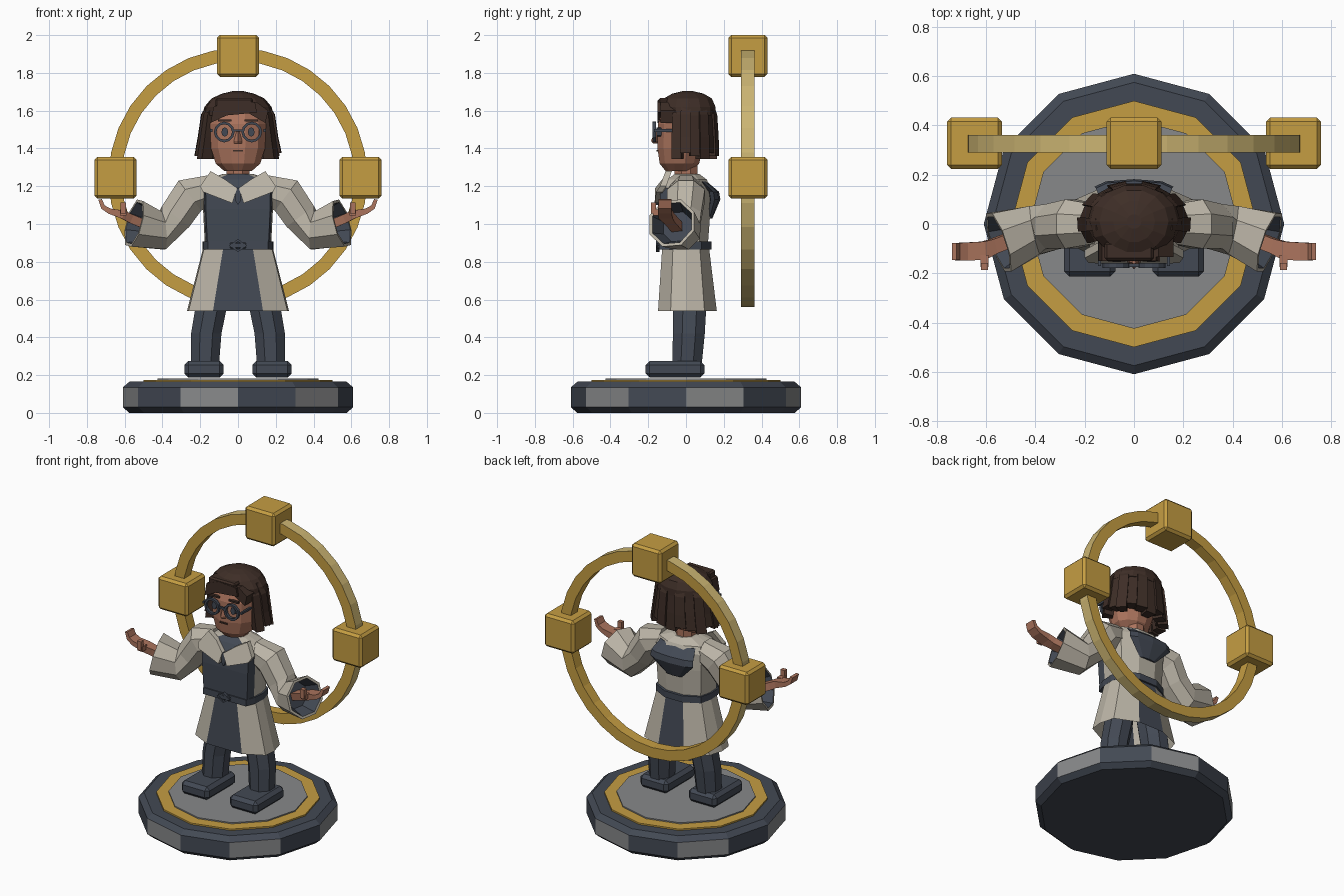
import bpy, bmesh, math
from mathutils import Vector as V

if "Cube" in bpy.data.objects:
    bpy.data.objects.remove(bpy.data.objects["Cube"])

def mat(name, r, g, b):
    m = bpy.data.materials.new(name)
    m.diffuse_color = (r, g, b, 1)
    m.use_nodes = True
    m.node_tree.nodes["Principled BSDF"].inputs["Base Color"].default_value = m.diffuse_color
    return m

GOLD = mat("gold", 0.56, 0.34, 0.055)
PALE = mat("pale_gold", 0.60, 0.46, 0.17)
NAVY = mat("slate_navy", 0.055, 0.066, 0.088)
CREAM = mat("cream", 0.50, 0.46, 0.385)
GREY = mat("stone_grey", 0.245, 0.25, 0.255)
SKIN = mat("skin", 0.41, 0.175, 0.11)
HAIR = mat("dark_brown", 0.048, 0.027, 0.02)

def finish(name, bm, mats):
    bmesh.ops.recalc_face_normals(bm, faces=bm.faces)
    me = bpy.data.meshes.new(name)
    bm.to_mesh(me)
    bm.free()
    for m in mats:
        me.materials.append(m)
    ob = bpy.data.objects.new(name, me)
    bpy.context.collection.objects.link(ob)
    return ob

def loft(name, rings, mats, rule=None, caps=(True, True), closed=False):
    """Skin a list of equal-length rings; rule(k, j) picks the material of each side face."""
    bm = bmesh.new()
    vs = [[bm.verts.new(p) for p in r] for r in rings]
    n = len(vs[0])
    for k in range(len(vs) if closed else len(vs) - 1):
        a, b = vs[k], vs[(k + 1) % len(vs)]
        for j in range(n):
            f = bm.faces.new((a[j], a[(j + 1) % n], b[(j + 1) % n], b[j]))
            f.material_index = rule(k, j) if rule else 0
    if not closed:
        if caps[0]:
            bm.faces.new(vs[0])
        if caps[1]:
            bm.faces.new(vs[-1])
    return finish(name, bm, mats)

def ring(z, rx, ry, cx=0, cy=0, n=8, phase=0.0):
    return [V((cx + rx * math.cos(math.radians(phase + 360 * i / n)),
               cy + ry * math.sin(math.radians(phase + 360 * i / n)), z)) for i in range(n)]

def tilted(c, nrm, r, n=8, flat=1.0):
    """Ring round a point, square to the given direction."""
    w = V(nrm).normalized()
    u = (V((0, 1, 0)) - w * w.y).normalized()
    v = w.cross(u)
    ang = [2 * math.pi * (i + 0.5) / n for i in range(n)]
    return [V(c) + u * r * math.cos(a) + v * r * flat * math.sin(a) for a in ang]

def box(name, c, size, m, bevel=0.0):
    bm = bmesh.new()
    bmesh.ops.create_cube(bm, size=1)
    for v in bm.verts:
        v.co = V([v.co[i] * size[i] + c[i] for i in range(3)])
    if bevel:
        bmesh.ops.bevel(bm, geom=bm.edges[:], offset=bevel, segments=1, affect='EDGES')
    return finish(name, bm, [m])

def prism(name, outline, y0, y1, m):
    return loft(name, [[V((x, y, z)) for x, z in outline] for y in (y0, y1)], [m])

def hoop(name, cx, cz, r0, r1, y0, y1, n, m, rim):
    """Square-section upright ring with its own rim material."""
    rs = []
    for i in range(n):
        a = 2 * math.pi * i / n
        rs.append([V((cx + r * math.cos(a), y, cz + r * math.sin(a)))
                   for r, y in ((r0, y0), (r1, y0), (r1, y1), (r0, y1))])
    return loft(name, rs, [m, rim], lambda k, j: int(j == 1), closed=True)

# Plinth: bevelled twelve-sided disc with alternating side panels, inlaid discs on top
loft("plinth", [ring(z, r, r, n=12) for z, r in ((0, 0.575), (0.03, 0.61), (0.135, 0.61), (0.165, 0.575))],
     [NAVY, GREY], lambda k, j: int(k == 1 and j % 2 == 0))
loft("gold_inlay", [ring(z, 0.5, 0.5, n=12) for z in (0.15, 0.175)], [GOLD])
loft("plinth_top", [ring(z, 0.425, 0.425, n=12) for z in (0.15, 0.183)], [GREY])

# Hoop with three blocks
hoop("halo_ring", 0, 1.245, 0.615, 0.685, 0.29, 0.362, 32, GOLD, PALE)
for x, z in ((0, 1.89), (-0.648, 1.245), (0.648, 1.245)):
    box("halo_block", (x, 0.328, z), (0.222, 0.208, 0.222), GOLD, 0.016)

# Coat body
def body_ring(z, w, f, b, p):
    half = [(p * w, -f), (0.97 * w, -0.55 * f), (w, 0.0), (0.9 * w, 0.6 * b), (0.35 * w, b)]
    return [V((x, y, z)) for x, y in half] + [V((-x, y, z)) for x, y in reversed(half)]

loft("coat_skirt", [body_ring(0.54, 0.27, 0.148, 0.163, 0.49), body_ring(0.89, 0.18, 0.125, 0.12, 0.42)],
     [CREAM, NAVY], lambda k, j: int(j in (4, 9)), caps=(False, True))
loft("coat_torso", [body_ring(0.88, 0.175, 0.135, 0.115, 0.92), body_ring(1.08, 0.185, 0.14, 0.13, 0.92),
                    body_ring(1.19, 0.19, 0.135, 0.13, 0.9)],
     [CREAM, NAVY], lambda k, j: int(j in (0, 8, 9)))
loft("shoulders", [body_ring(1.19, 0.19, 0.132, 0.13, 0.9), body_ring(1.235, 0.17, 0.10, 0.11, 0.7),
                   body_ring(1.265, 0.08, 0.06, 0.07, 0.6)],
     [CREAM, NAVY], lambda k, j: int(j == 9))
loft("belt", [body_ring(z, 0.187, 0.143, 0.135, 0.85) for z in (0.865, 0.908)], [NAVY])
hoop("buckle", 0, 0.886, 0.022, 0.034, -0.158, -0.14, 4, NAVY, NAVY).scale.x = 1.4
box("buckle_plate", (0, -0.146, 0.886), (0.085, 0.014, 0.03), NAVY, 0.004)
loft("hood", [ring(1.03, 0.06, 0.015, 0, 0.125), ring(1.13, 0.16, 0.03, 0, 0.152),
              ring(1.17, 0.155, 0.03, 0, 0.145), ring(1.225, 0.13, 0.025, 0, 0.085)], [NAVY])
prism("neck_tie", [(-0.016, 1.19), (0.016, 1.19), (0.012, 1.12), (0, 1.1), (-0.012, 1.12)], -0.158, -0.13, NAVY)

for s in (-1, 1):
    side = "left_" if s > 0 else "right_"
    # Lapel leaning back towards the neck
    out = [(0.145, 1.28), (0.2, 1.2), (0.185, 1.17), (0.03, 1.11), (0.004, 1.19), (0.075, 1.24)]
    ys = [-0.10, -0.13, -0.15, -0.158, -0.155, -0.115]
    loft(side + "lapel", [[V((s * x, y + d, z)) for (x, z), y in zip(out, ys)] for d in (-0.008, 0.025)], [CREAM])

    # Leg and shoe
    loft(side + "leg", [ring(z, r, r * 1.05, s * x, y, 8, 22.5) for z, x, y, r in
                        ((0.25, 0.175, 0.005, 0.08), (0.42, 0.168, 0.015, 0.087),
                         (0.56, 0.142, 0.02, 0.09), (0.86, 0.095, 0.0, 0.085))], [NAVY])
    box(side + "shoe", (s * 0.18, -0.058, 0.231), (0.208, 0.312, 0.088), NAVY, 0.022)

    # Sleeve, flared cuff and its dark lining
    cuff, cn = (s * 0.55, -0.075, 1.005), (s * 0.93, -0.32, 0.24)
    path = [((s * 0.15, 0, 1.18), (s, 0, -0.1), 0.085), ((s * 0.255, 0.0, 1.15), (s * 0.8, 0, -0.6), 0.108),
            ((s * 0.33, -0.01, 1.04), (s * 0.6, 0, -0.8), 0.098),
            ((s * 0.40, -0.025, 0.965), (s * 0.95, -0.2, -0.1), 0.108),
            (cuff, cn, 0.135), (cuff, cn, 0.118)]
    loft(side + "sleeve", [tilted(*p) for p in path], [CREAM], caps=(True, False))
    loft(side + "cuff_lining", [tilted(cuff, cn, 0.119),
                                tilted((s * 0.46, -0.045, 0.985), cn, 0.085)], [NAVY], caps=(False, True))

    # Forearm, open palm, curled fingers and thumb
    arm = [((0.45, -0.045, 0.98), (0.9, -0.3, 0.3), 0.042, 0.8), ((0.57, -0.09, 1.03), (0.9, -0.3, 0.4), 0.042, 0.8),
           ((0.61, -0.108, 1.05), (1, -0.1, 0.3), 0.052, 0.6), ((0.68, -0.112, 1.068), (1, 0, 0.5), 0.052, 0.4),
           ((0.715, -0.112, 1.09), (0.7, 0, 0.8), 0.05, 0.35), ((0.73, -0.112, 1.13), (0.2, 0, 1), 0.048, 0.28)]
    loft(side + "hand", [tilted((s * c[0], c[1], c[2]), (s * d[0], d[1], d[2]), r, 4, fl)
                         for c, d, r, fl in arm], [SKIN])
    box(side + "thumb_base", (s * 0.607, -0.15, 1.06), (0.034, 0.05, 0.032), SKIN)
    box(side + "thumb", (s * 0.607, -0.172, 1.085), (0.03, 0.028, 0.06), SKIN)

    # Glasses and eyes
    hoop(side + "glasses_rim", s * 0.073, 1.487, 0.041, 0.055, -0.178, -0.158, 12, NAVY, NAVY)
    box(side + "glasses_arm", (s * 0.141, -0.115, 1.495), (0.012, 0.11, 0.014), NAVY)
    prism(side + "eye", [(s * 0.07 + 0.018 * math.cos(a * math.pi / 4), 1.487 + 0.025 * math.sin(a * math.pi / 4))
                         for a in range(8)], -0.155, -0.13, NAVY)
    box(side + "eyebrow", (s * 0.07, -0.142, 1.548), (0.07, 0.02, 0.012), HAIR)

# Neck and head
loft("neck", [ring(z, 0.065, 0.065, 0, 0, 8, 22.5) for z in (1.2, 1.33)], [SKIN])
loft("head", [ring(z, rx, ry, 0, cy, 12, 15) for z, rx, ry, cy in
              ((1.28, 0.075, 0.07, -0.04), (1.32, 0.122, 0.108, -0.035), (1.4, 0.148, 0.125, -0.03),
               (1.53, 0.153, 0.123, -0.03), (1.63, 0.13, 0.1, -0.02))], [SKIN])
loft("nose", [ring(z, rx, ry, 0, -0.155, 4, 0) for z, rx, ry in
              ((1.425, 0.02, 0.018), (1.44, 0.022, 0.03), (1.49, 0.008, 0.01))], [SKIN])
box("mouth", (0, -0.15, 1.388), (0.055, 0.012, 0.009), HAIR)
box("glasses_bridge", (0, -0.168, 1.495), (0.042, 0.014, 0.012), NAVY)

# Hair: faceted crown, swept fringe and a row of overlapping locks
loft("hair_crown", [ring(z, rx, ry, 0, cy, 14, 0) for z, rx, ry, cy in
                    ((1.575, 0.188, 0.145, 0.015), (1.62, 0.178, 0.15, 0.01), (1.665, 0.14, 0.13, 0.01),
                     (1.69, 0.085, 0.085, 0.01), (1.703, 0.03, 0.03, 0.01))], [HAIR])
prism("fringe_sweep", [(-0.145, 1.535), (-0.06, 1.575), (0.1, 1.59), (0.09, 1.645), (-0.04, 1.655), (-0.13, 1.62)],
      -0.15, -0.06, HAIR)
prism("fringe_side", [(0.05, 1.59), (0.145, 1.535), (0.16, 1.6), (0.1, 1.645), (0.05, 1.645)], -0.135, -0.05, HAIR)
box("fringe_top", (-0.02, -0.11, 1.642), (0.2, 0.075, 0.05), HAIR, 0.01)

profile = [(1.645, 0.15, 0.13), (1.58, 0.19, 0.155), (1.46, 0.208, 0.163), (1.345, 0.226, 0.165)]
for i in range(-6, 7):
    a = math.radians(i * 18.5)
    bump = 0.007 if i % 2 else -0.004
    rs = []
    for z, rx, ry in profile:
        if z < 1.4:
            z += 0.016 * (i % 3)
        rs.append([V(((rx + bump - d) * math.sin(a + t), 0.005 + (ry + bump - d) * math.cos(a + t), z))
                   for d, t in ((0, -0.17), (0, 0.17), (0.065, 0.17), (0.065, -0.17))])
    loft("hair_lock", rs, [HAIR])
